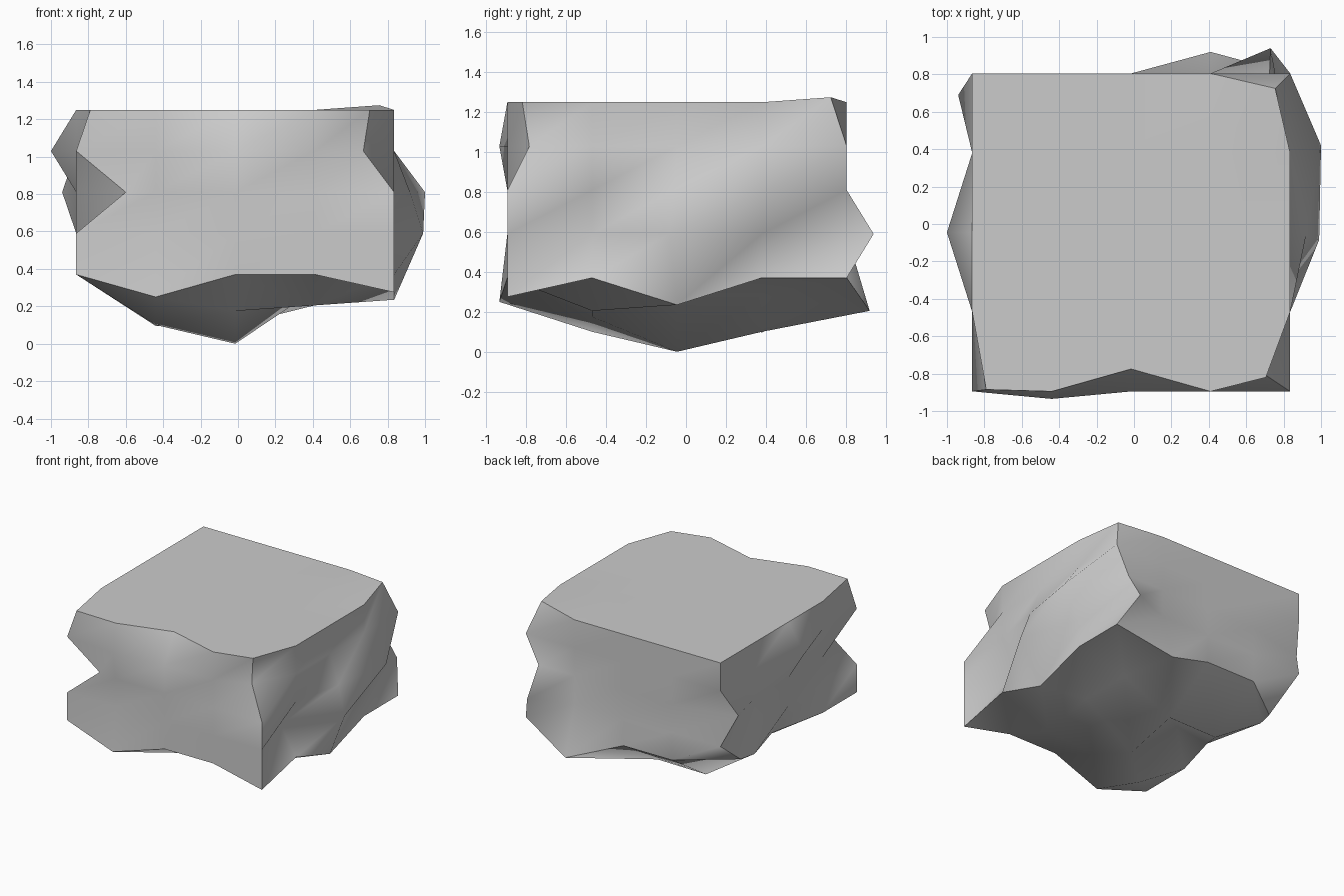
import bpy, bmesh

if "Cube" in bpy.data.objects:
    bpy.data.objects.remove(bpy.data.objects["Cube"])

# Block lattice: 4 x 4 x 4 divisions, only the shell is meshed
N = 4
LOW = (-0.865, -0.895, 0.375)
STEP = (0.425, 0.425, 0.22)

# Chipped or bulging lattice points, keyed by x, y, z index
MOVED = {
    # front corners and front rim
    "004": (-.79, -.885, 1.255), "002": (-.60, -.87, .815),
    "100": (-.44, -.935, .255), "103": (-.44, -.935, 1.035),
    "204": (-.015, -.775, 1.255), "404": (.705, -.82, 1.255),
    "403": (.67, -.785, 1.035), "400": (.835, -.895, .28),
    # back corners
    "444": (.755, .725, 1.28), "442": (.725, .805, .815),
    "441": (.73, .94, .595), "340": (.41, .92, .21),
    "042": (-.94, .69, .815), "040": (-.835, .51, .375),
    # left and right bulges
    "020": (-.72, -.045, .34), "023": (-1.0, -.045, 1.035),
    "420": (.835, -.045, .24), "421": (.99, -.085, .595),
    "432": (1.0, .42, .815), "422": (.92, -.06, .815),
    "411": (.70, -.47, .595),
}
# Underside heights, keyed by x, y index
UNDER = {"11": .105, "13": .10, "22": .005, "23": .105, "31": .21,
         "21": .18, "32": .29, "33": .29, "12": .38}

bm = bmesh.new()
verts = {}


def vert(p):
    if p not in verts:
        key = "%d%d%d" % p
        co = [LOW[a] + STEP[a] * p[a] for a in range(3)]
        if p[2] == 0 and key[:2] in UNDER:
            co[2] = UNDER[key[:2]]
        verts[p] = bm.verts.new(MOVED.get(key, co))
    return verts[p]


def side(index, place):
    """Mesh one side; place maps (right, up) seen from outside to the lattice."""
    for u in range(N):
        for v in range(N):
            a, b, c, d = (vert(place(u + i, v + j))
                          for i, j in ((0, 0), (1, 0), (1, 1), (0, 1)))
            for tri in ((a, b, c), (a, c, d)):
                face = bm.faces.new(tri)
                face.smooth = True
                face.material_index = index   # remembers the side


side(0, lambda u, v: (u, 0, v))          # front
side(1, lambda u, v: (N - u, N, v))      # back
side(2, lambda u, v: (N, u, v))          # right
side(3, lambda u, v: (0, N - u, v))      # left
side(4, lambda u, v: (u, v, N))          # top
side(5, lambda u, v: (v, u, 0))          # underside

# Stand on the ground; sides are smooth, block rims stay sharp
low = min(v.co.z for v in bm.verts)
for v in bm.verts:
    v.co.z -= low
bmesh.ops.recalc_face_normals(bm, faces=bm.faces)
for e in bm.edges:
    e.smooth = len({f.material_index for f in e.link_faces}) == 1
for f in bm.faces:
    f.material_index = 0

mesh = bpy.data.meshes.new("rock_block")
bm.to_mesh(mesh)
bm.free()
rock = bpy.data.objects.new("rock_block", mesh)
bpy.context.collection.objects.link(rock)
